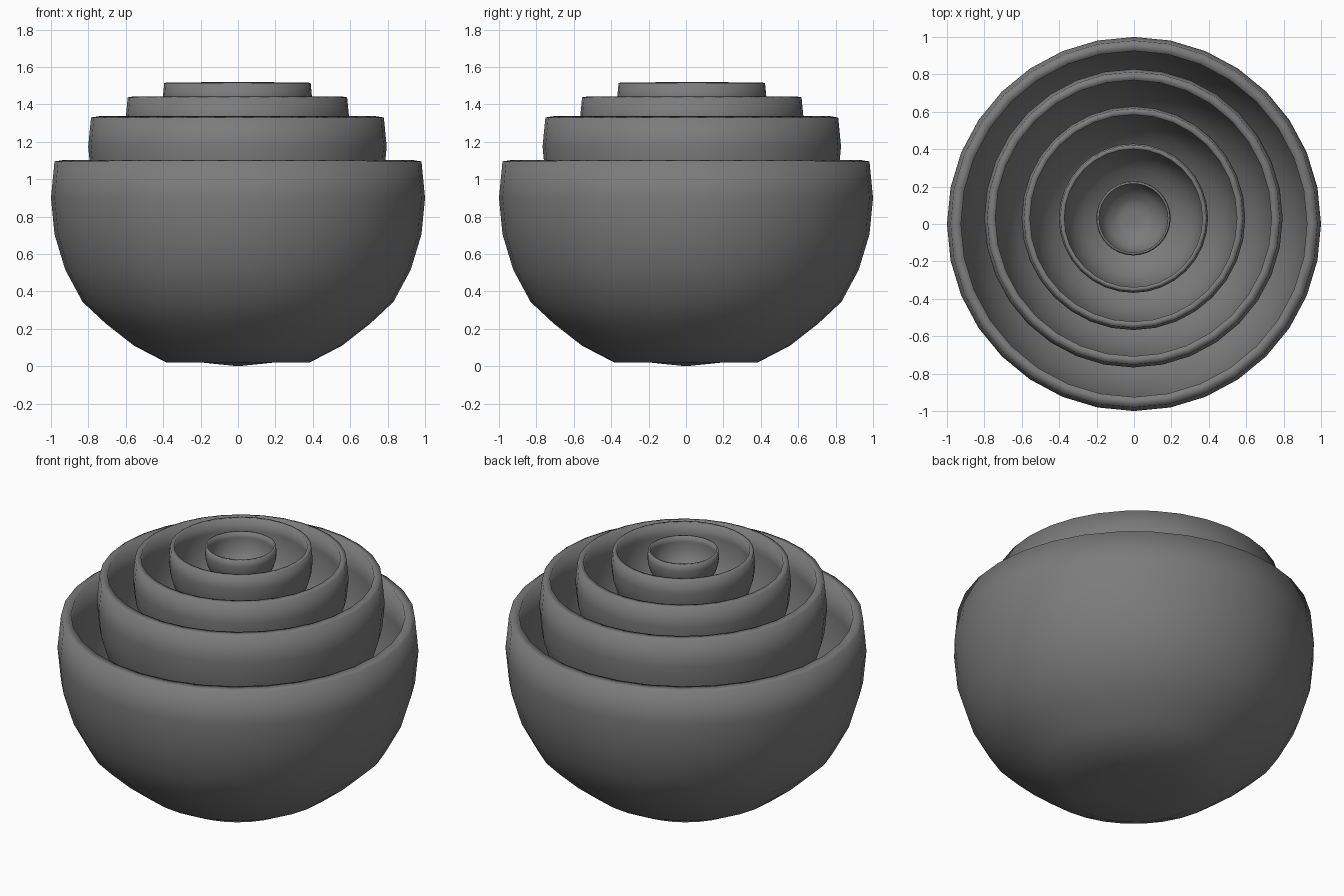
import bpy, bmesh, math

if "Cube" in bpy.data.objects:
    bpy.data.objects.remove(bpy.data.objects["Cube"])

# Unit bowl profile (radius, height): outside bottom -> rim -> inside bottom
PROFILE = [
    (0, 0), (0.195, 0.02), (0.383, 0.02), (0.556, 0.11), (0.707, 0.228),
    (0.831, 0.344), (0.924, 0.517), (0.981, 0.705), (1.0, 0.9), (0.981, 1.095),
    (0.925, 1.104), (0.937, 0.9), (0.92, 0.715), (0.867, 0.54), (0.78, 0.38),
    (0.665, 0.27), (0.525, 0.165), (0.365, 0.08), (0.185, 0.078), (0, 0.06),
]

# Dark grey glaze
glaze = bpy.data.materials.new("dark_grey")
glaze.diffuse_color = (0.2, 0.2, 0.2, 1)
glaze.use_nodes = True
glaze.node_tree.nodes["Principled BSDF"].inputs["Base Color"].default_value = glaze.diffuse_color


def bowl(name, scale, location):
    bm = bmesh.new()
    verts = [bm.verts.new((r * scale, 0, z * scale)) for r, z in PROFILE]
    edges = [bm.edges.new(pair) for pair in zip(verts, verts[1:])]
    bmesh.ops.spin(bm, geom=verts + edges, cent=(0, 0, 0), axis=(0, 0, 1),
                   angle=math.tau, steps=32, use_duplicate=False)
    bmesh.ops.remove_doubles(bm, verts=bm.verts[:], dist=1e-4)
    bmesh.ops.recalc_face_normals(bm, faces=bm.faces[:])
    for face in bm.faces:
        face.smooth = True
    mesh = bpy.data.meshes.new(name)
    bm.to_mesh(mesh)
    bm.free()
    mesh.materials.append(glaze)
    obj = bpy.data.objects.new(name, mesh)
    obj.location = location
    bpy.context.collection.objects.link(obj)


# Nested bowls, largest to smallest: (name, scale, rim height)
bowl("largest_bowl", 1.0, (0, 0, 0))
for name, scale, rim in [("large_bowl", 0.798, 1.337),
                         ("medium_bowl", 0.598, 1.443),
                         ("small_bowl", 0.399, 1.518),
                         ("smallest_bowl", 0.199, 1.521)]:
    bowl(name, scale, (-0.003, 0.031, rim - 1.104 * scale))
